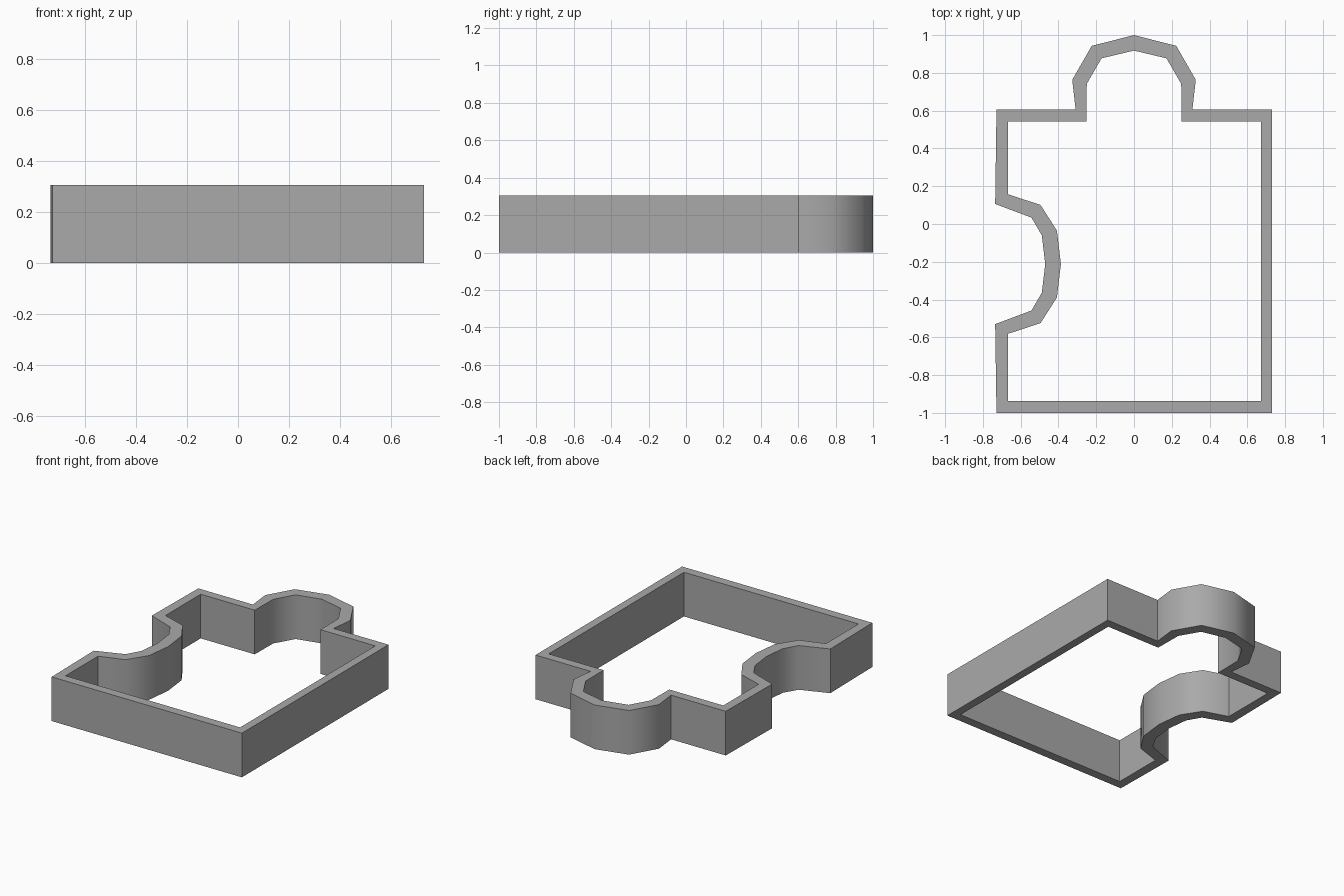
import bpy, bmesh, math

if "Cube" in bpy.data.objects:
    bpy.data.objects.remove(bpy.data.objects["Cube"])

HEIGHT = 0.306
NOTCH_Y = -0.212  # centre line of the side notch


def outline(left, right, bottom, top, notch, tab):
    """Closed loop: box corners, mirrored side notch and mirrored top tab."""
    pts = [(left, top)]
    pts += notch                                                  # upper half of notch
    pts += [(x, 2 * NOTCH_Y - y) for x, y in reversed(notch[:-1])]  # lower half
    pts += [(left, bottom), (right, bottom), (right, top)]
    pts += tab                                                    # right half of tab
    pts += [(-x, y) for x, y in reversed(tab[:-1])]               # left half
    return pts


# Outer and inner wall lines share the same number of points
outer = outline(-0.728, 0.73, -1.0, 0.605,
                [(-0.735, 0.106), (-0.543, 0.034), (-0.488, -0.06), (-0.47, NOTCH_Y)],
                [(0.309, 0.605), (0.327, 0.763), (0.224, 0.943), (0.0, 1.0)])
inner = outline(-0.666, 0.672, -0.937, 0.543,
                [(-0.666, 0.157), (-0.495, 0.101), (-0.408, -0.035), (-0.387, NOTCH_Y)],
                [(0.252, 0.543), (0.25, 0.742), (0.172, 0.877), (0.0, 0.918)])

# Cutter wall: a ring of quads, closed on top, bottom, inside and outside
bm = bmesh.new()
rings = [[bm.verts.new((x, y, z)) for x, y in loop]
         for loop, z in ((outer, 0), (outer, HEIGHT), (inner, HEIGHT), (inner, 0))]
n = len(outer)
for r in range(4):
    a, b = rings[r], rings[(r + 1) % 4]
    for i in range(n):
        j = (i + 1) % n
        bm.faces.new((a[i], a[j], b[j], b[i]))
bmesh.ops.recalc_face_normals(bm, faces=bm.faces)
mesh = bpy.data.meshes.new("cutter_wall")
bm.to_mesh(mesh)
bm.free()

wall = bpy.data.objects.new("cutter_wall", mesh)
bpy.context.collection.objects.link(wall)

# Single plain grey
grey = bpy.data.materials.new("plain grey")
grey.diffuse_color = (0.4, 0.4, 0.4, 1)
grey.use_nodes = True
grey.node_tree.nodes["Principled BSDF"].inputs["Base Color"].default_value = grey.diffuse_color
mesh.materials.append(grey)

# Smooth curves, sharp corners
bpy.context.view_layer.objects.active = wall
wall.select_set(True)
bpy.ops.object.shade_smooth_by_angle(angle=math.radians(50))
